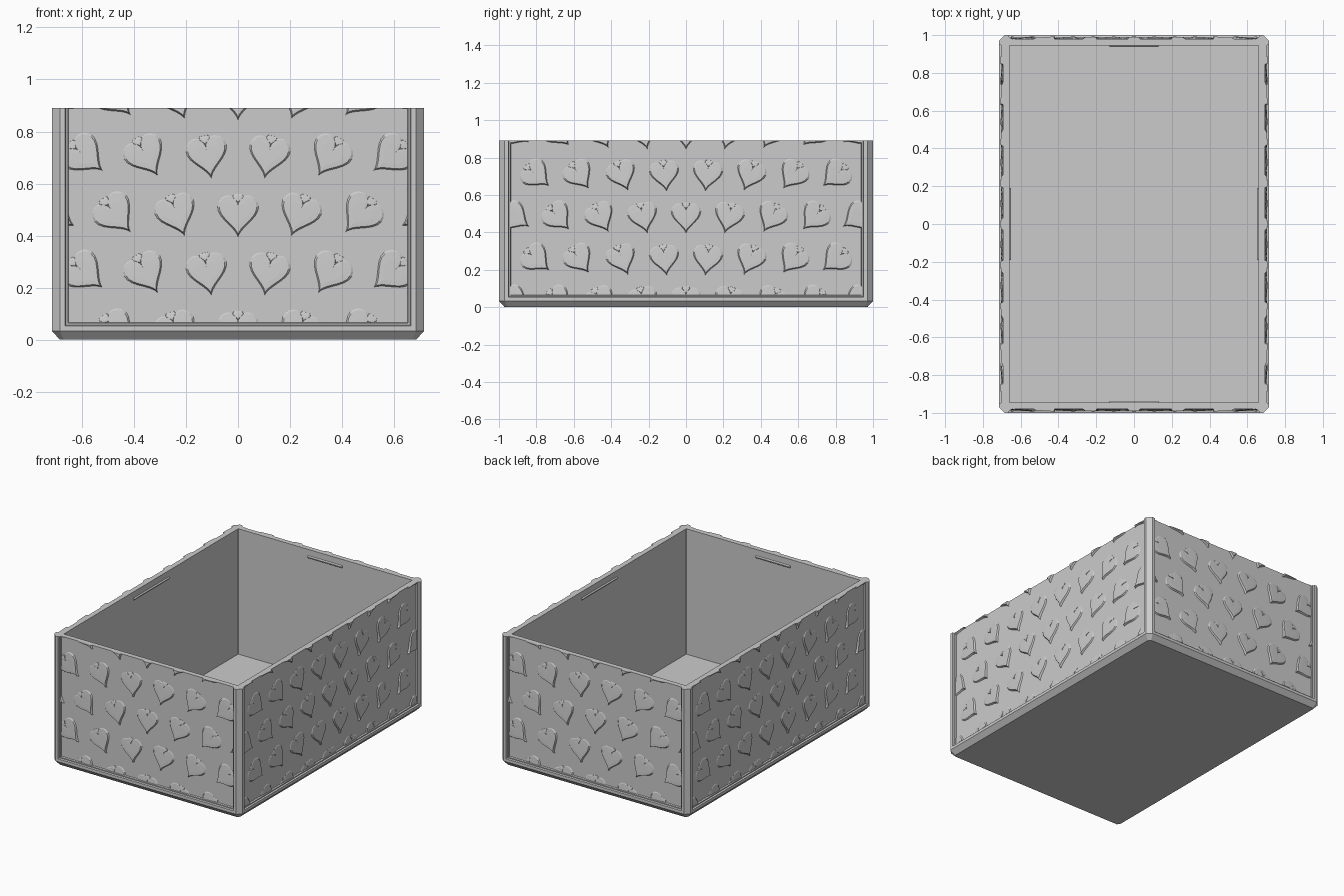
import bpy, bmesh, math
from mathutils import Matrix, Vector

cube = bpy.data.objects.get("Cube")
if cube:
    bpy.data.objects.remove(cube)

X, Y, TOP = 0.715, 1.0, 0.89      # outer half sizes and height
RECESS = 0.021                    # panel depth behind the frame
FLOOR, SILL = 0.03, 0.066

grey = bpy.data.materials.new("warm_grey")
grey.use_nodes = True
COLOUR = (0.6, 0.6, 0.6, 1)
grey.diffuse_color = COLOUR
grey.node_tree.nodes["Principled BSDF"].inputs["Base Color"].default_value = COLOUR


def finish(bm, name):
    bmesh.ops.recalc_face_normals(bm, faces=bm.faces)
    mesh = bpy.data.meshes.new(name)
    bm.to_mesh(mesh)
    bm.free()
    mesh.materials.append(grey)
    obj = bpy.data.objects.new(name, mesh)
    bpy.context.collection.objects.link(obj)
    return obj


def loft(bm, rings):
    """Skin a stack of equal rings and cap both ends."""
    loops = [[bm.verts.new(p) for p in ring] for ring in rings]
    n = len(loops[0])
    for a, b in zip(loops, loops[1:]):
        for i in range(n):
            j = (i + 1) % n
            bm.faces.new((a[i], a[j], b[j], b[i]))
    bm.faces.new(loops[0])
    bm.faces.new(loops[-1])


def octagon(inset, z, c):
    x, y = X - inset, Y - inset
    return [(x, c - y, z), (x, y - c, z), (x - c, y, z), (c - x, y, z),
            (-x, y - c, z), (-x, c - y, z), (c - x, -y, z), (x - c, -y, z)]


# Box shell: chamfered foot, stepped sill, recessed walls, hollow inside
bm = bmesh.new()
loft(bm, [octagon(0.03, 0, 0.015), octagon(0, 0.033, 0.03), octagon(0, 0.053, 0.03),
          octagon(0.011, 0.056, 0.02), octagon(0.011, 0.063, 0.02),
          octagon(RECESS, SILL, 0.01), octagon(RECESS, TOP, 0.01),
          octagon(0.055, TOP, 0.001), octagon(0.055, FLOOR, 0.001)])
finish(bm, "box_shell")

# Corner posts: chamfered outside, stepped towards the panels
half = [(0.03, 0), (0.05, 0), (0.053, 0.011), (0.061, 0.011), (0.064, 0.025), (0.045, 0.045)]
outline = half + [(b, a) for a, b in reversed(half[:-1])]
for sx, side in ((1, "left"), (-1, "right")):
    for sy, end in ((1, "back"), (-1, "front")):
        bm = bmesh.new()
        loft(bm, [[(sx * (X - a), sy * (Y - b), z) for a, b in outline]
                  for z in (0.033, TOP)])
        finish(bm, f"{end}_{side}_post")


# Heart relief: raised at the tip, fading into the wall at the lobes
def heart_outline(n=36):
    pts = []
    for i in range(n):
        t = math.tau * i / n
        y = 13 * math.cos(t) - 5 * math.cos(2 * t) - 2 * math.cos(3 * t) - math.cos(4 * t)
        pts.append(Vector((0.0053 * 16 / 16 * 16 * math.sin(t) ** 3, (y + 17) * 0.006 - 0.09)))
    return pts


def pad(bm, pts, spin, u, z, low, high):
    """Wedge-shaped pad whose height runs from low (bottom) to high (top)."""
    v0, v1 = min(p.y for p in pts), max(p.y for p in pts)
    mid = Vector((0, (v0 + v1) / 2))
    rot = Matrix.Rotation(spin, 2)

    def ring(scale, rise):
        out = []
        for p in pts:
            q = mid + (p - mid) * scale
            h = -0.004 if rise is None else low + (high - low) * (q.y - v0) / (v1 - v0) + rise
            w = rot @ q
            out.append((w.x + u, -h, w.y + z))
        return out

    loft(bm, [ring(1, None), ring(0.85, 0), ring(0.5, 0.001)])


HEART = heart_outline()
NOTCH = [Vector(p) for p in ((0, 0.045), (0.024, 0.07), (0.018, 0.082),
                             (-0.018, 0.082), (-0.024, 0.07))]
ROWS = (0.03, 0.255, 0.48, 0.705, 0.93)


def relief(name, width, distance, pitch, fan, turn):
    bm = bmesh.new()
    for r, z in enumerate(ROWS):
        shift = 0.5 * (r % 2)
        for k in range(-5, 6):
            u = (k + shift) * pitch
            if abs(u) < width + 0.09:
                pad(bm, HEART, -fan * u, u, z, 0.015, 0.001)
                pad(bm, NOTCH, -fan * u, u, z, 0.007, 0.0)
    # Trim to the panel opening
    for point, normal in (((0, 0, TOP), (0, 0, 1)), ((0, 0, SILL), (0, 0, -1)),
                          ((width, 0, 0), (1, 0, 0)), ((-width, 0, 0), (-1, 0, 0))):
        cut = bmesh.ops.bisect_plane(bm, geom=bm.verts[:] + bm.edges[:] + bm.faces[:],
                                     plane_co=point, plane_no=normal, clear_outer=True)
        edges = [e for e in cut["geom_cut"] if isinstance(e, bmesh.types.BMEdge)]
        bmesh.ops.holes_fill(bm, edges=edges)
    bm.transform(Matrix.Rotation(turn, 4, "Z") @ Matrix.Translation((0, -distance, 0)))
    finish(bm, name)


for turn, end in ((0, "front"), (math.pi, "back")):
    relief(f"{end}_hearts", X - 0.063, Y - RECESS, 0.235, 1.5, turn)
for turn, side in ((math.pi / 2, "left"), (-math.pi / 2, "right")):
    relief(f"{side}_hearts", Y - 0.063, X - RECESS, 0.228, 1.08, turn)


# Lid catches: thin wedge ridges near the inner rim
def catch(name, length, distance, turn):
    bm = bmesh.new()
    profile = [(0.003, 0.828), (-0.008, 0.836), (-0.008, 0.842), (0.003, 0.85)]
    loft(bm, [[(x, distance + d, z) for d, z in profile] for x in (-length, length)])
    bm.transform(Matrix.Rotation(turn, 4, "Z"))
    finish(bm, name)


for i, side in enumerate(("back", "right", "front", "left")):
    if i % 2:
        catch(f"{side}_catch", 0.19, X - 0.055, i * math.pi / 2)
    else:
        catch(f"{side}_catch", 0.13, Y - 0.055, i * math.pi / 2)
